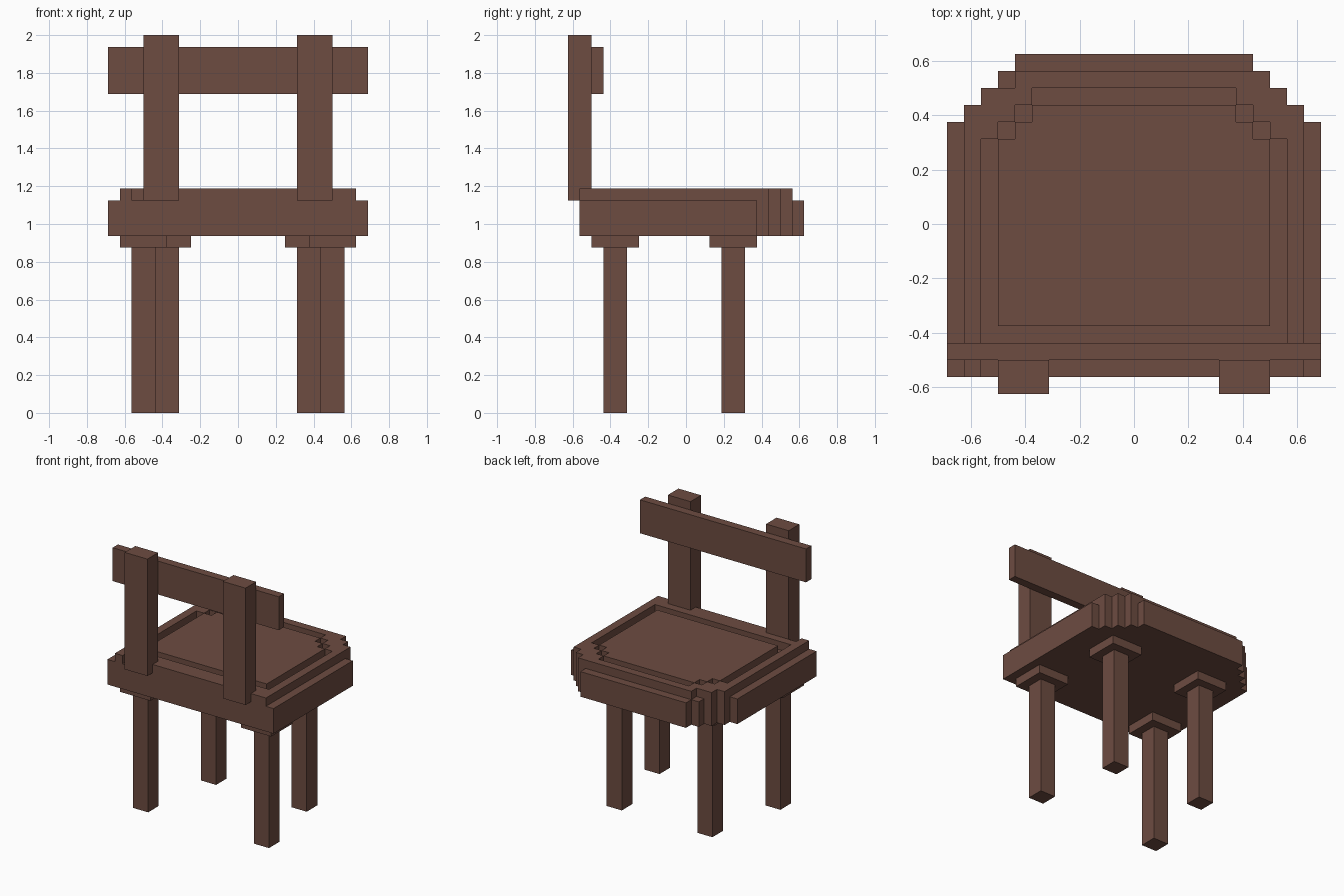
import bpy, bmesh

if "Cube" in bpy.data.objects:
    bpy.data.objects.remove(bpy.data.objects["Cube"])

U = 0.0625  # one block unit

wood = bpy.data.materials.new("brown_wood")
wood.diffuse_color = (0.153, 0.072, 0.053, 1)
wood.use_nodes = True
wood.node_tree.nodes["Principled BSDF"].inputs["Base Color"].default_value = wood.diffuse_color


def prism(name, outline, z0, z1):
    """Extrude a flat outline, given in block units, from z0 to z1."""
    bm = bmesh.new()
    face = bm.faces.new([bm.verts.new((x * U, y * U, z0 * U)) for x, y in outline])
    top = bmesh.ops.extrude_face_region(bm, geom=[face])
    verts = [v for v in top["geom"] if isinstance(v, bmesh.types.BMVert)]
    bmesh.ops.translate(bm, verts=verts, vec=(0, 0, (z1 - z0) * U))
    bmesh.ops.recalc_face_normals(bm, faces=bm.faces)
    mesh = bpy.data.meshes.new(name)
    bm.to_mesh(mesh)
    bm.free()
    mesh.materials.append(wood)
    obj = bpy.data.objects.new(name, mesh)
    bpy.context.collection.objects.link(obj)
    return obj


def box(name, x0, x1, y0, y1, z0, z1):
    return prism(name, [(x0, y0), (x1, y0), (x1, y1), (x0, y1)], z0, z1)


def mirrored(half):
    """Complete a right half outline with its left side."""
    return half + [(-x, y) for x, y in reversed(half)]


# Seat slab with stepped front corners
prism("seat", mirrored([(11, -9), (11, 6), (10, 6), (10, 7), (9, 7), (9, 8),
                        (8, 8), (8, 9), (7, 9), (7, 10)]), 15, 18)

# Raised middle panel
prism("seat_panel", mirrored([(8, -6), (8, 5), (7, 5), (7, 6), (6, 6), (6, 7)]), 18, 19)

# Raised rim in two halves, the left one with small notches
inner = [(0, 9), (0, 8), (6, 8), (6, 7), (7, 7), (7, 6), (8, 6), (8, 5), (9, 5), (9, -7), (0, -7)]
side = [(10, -9), (10, 7), (9, 7), (9, 8)]
right = [(0, -9)] + side + [(8, 8), (8, 9)] + inner
left = [(0, -9), (8, -9), (8, -8), (9, -8), (9, -9)] + side + [(7, 8), (7, 9)] + inner
prism("rim_right", right, 18, 19)
prism("rim_left", [(-x, y) for x, y in left], 18, 19)

# Legs with square pads, and backrest posts
for s, label in ((-1, "left"), (1, "right")):
    for part, x, y in (("rear", 8 * s, -6), ("front", 6 * s, 4)):
        box(f"{part}_leg_{label}", x - 1, x + 1, y - 1, y + 1, 0, 14)
        box(f"{part}_pad_{label}", x - 2, x + 2, y - 2, y + 2, 14, 15)
    x = 6.5 * s
    box(f"back_post_{label}", x - 1.5, x + 1.5, -10, -8, 18, 32)

# Backrest slat
box("back_slat", -11, 11, -8, -7, 27, 31)
